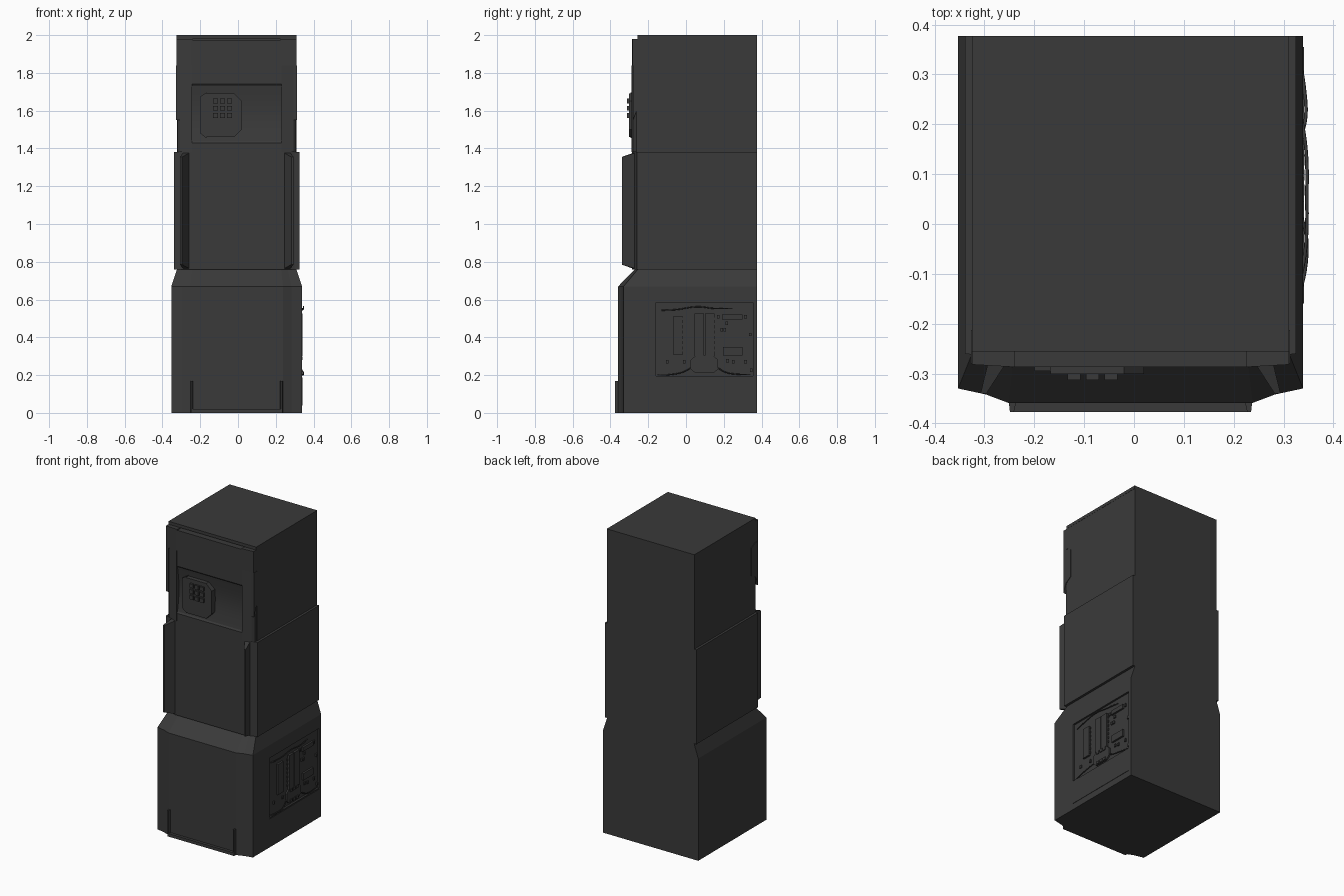
import bpy, bmesh, math
from mathutils import Vector

if "Cube" in bpy.data.objects:
    bpy.data.objects.remove(bpy.data.objects["Cube"])

CX = -0.007          # cabinet centre line
BACK = 0.377
mat = bpy.data.materials.new("dark_metal")
mat.diffuse_color = (0.042, 0.042, 0.042, 1)
mat.use_nodes = True
mat.node_tree.nodes["Principled BSDF"].inputs["Base Color"].default_value = mat.diffuse_color


def loft(name, rings):
    """Closed solid through rings with equal point counts."""
    bm = bmesh.new()
    vs = [[bm.verts.new(p) for p in r] for r in rings]
    n = len(vs[0])
    for a, b in zip(vs, vs[1:]):
        for i in range(n):
            j = (i + 1) % n
            bm.faces.new((a[i], a[j], b[j], b[i]))
    bm.faces.new(vs[0])
    bm.faces.new(vs[-1])
    bmesh.ops.recalc_face_normals(bm, faces=bm.faces)
    me = bpy.data.meshes.new(name)
    bm.to_mesh(me)
    bm.free()
    me.materials.append(mat)
    ob = bpy.data.objects.new(name, me)
    bpy.context.collection.objects.link(ob)
    return ob


def prism(name, pts, axis, lo, hi):
    """Extrude a 2D outline along x (y,z), y (x,z) or z (x,y)."""
    def at(p, d):
        return {"x": (d, *p), "y": (p[0], d, p[1]), "z": (*p, d)}[axis]
    return loft(name, [[at(p, d) for p in pts] for d in (lo, hi)])


def rect(a0, a1, b0, b1):
    return [(a0, b0), (a1, b0), (a1, b1), (a0, b1)]


def box(name, x0, x1, y0, y1, z0, z1):
    return prism(name, rect(x0, x1, y0, y1), "z", z0, z1)


def plan(half, z):
    """Symmetric plan ring from its right half."""
    return [(CX + d, y, z) for d, y in half] + [(CX - d, y, z) for d, y in reversed(half)]


def both(name, pts, z0, z1):
    """Left and right copies of a part given by its plan offset from centre."""
    for side, s in (("right", 1), ("left", -1)):
        prism(f"{name}_{side}", [(CX + s * d, y) for d, y in pts], "z", z0, z1)


# Lower cabinet with sloped shoulder
low = [(.346, BACK), (.346, -.33), (.29, -.342), (.245, -.359)]
neck = [(.316, BACK), (.316, -.255), (.27, -.262), (.235, -.27)]
base = loft("lower_cabinet", [plan(low, 0), plan(low, .67), plan(neck, .76)])

# Recessed service bay on the right side
cutter = box("bay_cutter", .327, .45, -.16, .355, .195, .585)
cutter.hide_render = True
cutter.hide_set(True)
mod = base.modifiers.new("bay", "BOOLEAN")
mod.object = cutter
mod.operation = "DIFFERENCE"
mod.solver = "EXACT"
box("service_cover", .33, .3415, -.16, .355, .04, .188)

# Kick frame at the foot of the front
both("kick_upright", [(.228, -.35), (.245, -.35), (.242, -.377), (.234, -.377)], 0, .17)
box("kick_bar", CX - .24, CX + .24, -.377, -.35, 0, .02)

# Middle cabinet and its splayed front fins
mid = [(.332, BACK), (.332, -.26), (.305, -.264), (.25, -.285)]
loft("middle_cabinet", [plan(mid, .76), plan(mid, 1.38)])
for side, s in (("right", 1), ("left", -1)):
    inner = [(.247, -.275), (.289, -.34), (.301, -.34), (.282, -.262)]
    rings = []
    for z_in, z_out in ((.762, .785), (1.378, 1.355)):
        rings.append([(CX + s * d, y, z_out if y < -.3 else z_in) for d, y in inner])
    loft("middle_fin_" + side, rings)

# Upper cabinet and top lid
box("upper_cabinet", CX - .317, CX + .317, -.245, BACK, 1.38, 1.985)
box("top_lid", CX - .318, CX + .318, -.256, BACK, 1.98, 2.0)
both("top_corner_block", [(.233, -.24), (.233, -.287), (.318, -.282), (.318, -.24)], 1.84, 1.98)
both("front_pillar", [(.236, -.24), (.236, -.288), (.3, -.276), (.314, -.262), (.314, -.24)], 1.38, 1.84)

# Corner guards wrapping onto the sides
guard = [(-.28, 1.55), (-.258, 1.61), (-.213, 1.635), (-.213, 1.82), (-.255, 1.84), (-.28, 1.84)]
for side, s in (("right", 1), ("left", -1)):
    prism("corner_guard_" + side, guard, "x", CX + s * .3, CX + s * .32)

# Front panel with a shallow concave scoop
prof = [(-.24, 1.975), (-.287, 1.975), (-.287, 1.74)]
for i in range(13):
    t = i / 12
    prof.append((-.28 + .016 * math.sin(math.pi * t), 1.73 - .29 * t))
prof += [(-.287, 1.43), (-.287, 1.38), (-.24, 1.38)]
panel = prism("front_panel", prof, "x", CX - .24, CX + .24)
bpy.context.view_layer.objects.active = panel
panel.select_set(True)
bpy.ops.object.shade_smooth_by_angle(angle=math.radians(25))

# Keypad plate, side rail and nine buttons
prism("keypad_plate", [(-.168, 1.46), (-.02, 1.46), (.02, 1.5), (.02, 1.65),
                       (-.02, 1.69), (-.168, 1.69)], "y", -.301, -.26)
prism("keypad_rail", [(-.2, 1.48), (-.168, 1.455), (-.168, 1.695), (-.2, 1.675)],
      "y", -.295, -.26)
for r in range(3):
    for c in range(3):
        x, z = -.12 + c * .037, 1.575 + r * .038
        box(f"key_{r}_{c}", x - .013, x + .013, -.313, -.295, z - .013, z + .013)

# Circuit parts: name, y0, y1, z0, z1, outer x
parts = [("card_slot", -.07, -.015, .31, .51, .339),
         ("bank_left", .045, .094, .30, .525, .341),
         ("bank_right", .1, .15, .30, .525, .341),
         ("connector_top", .19, .298, .495, .522, .339),
         ("connector_low", .195, .298, .305, .35, .339)]
for n, y0, y1, z0, z1, x in parts:
    box(n, .32, x, y0, y1, z0, z1)
for i in range(7):
    z = .33 + i * .028
    for k, y in enumerate((-.013, .039, .156)):
        box(f"pin_{i}_{k}", .32, .334, y - .004, y + .004, z - .006, z + .006)
chips = [(.19, .44), (.205, .44), (.215, .475), (.34, .415), (-.1, .27), (-.01, .27),
         (.22, .275), (.25, .27), (.315, .27), (.345, .225), (.17, .51), (.315, .51)]
for i, (y, z) in enumerate(chips):
    box(f"chip_{i}", .32, .335, y - .007, y + .007, z - .009, z + .009)

# Octagonal processor block with pads
octo = [(.05, .21), (.145, .21), (.17, .232), (.17, .28), (.145, .303),
        (.05, .303), (.025, .28), (.025, .232)]
prism("processor_block", octo, "x", .32, .337)
for i in range(3):
    for z in (.222, .29):
        y = .068 + i * .03
        box(f"processor_pad_{i}_{z}", .33, .342, y - .011, y + .011, z - .009, z + .009)


def wire(name, pts):
    cu = bpy.data.curves.new(name, "CURVE")
    cu.dimensions = "3D"
    cu.bevel_depth = .0035
    cu.bevel_resolution = 1
    cu.use_fill_caps = True
    cu.resolution_u = 6
    sp = cu.splines.new("BEZIER")
    sp.bezier_points.add(len(pts) - 1)
    for b, p in zip(sp.bezier_points, pts):
        b.co = Vector(p)
        b.handle_left_type = b.handle_right_type = "AUTO"
    cu.materials.append(mat)
    bpy.context.collection.objects.link(bpy.data.objects.new(name, cu))


# Loose cables
wire("upper_cable", [(.33, -.13, .543), (.344, -.05, .547), (.347, .06, .562), (.345, .15, .553), (.33, .245, .553)])
wire("lower_cable_front", [(.33, -.15, .2), (.345, -.08, .203), (.345, -.02, .215), (.33, .03, .24)])
wire("lower_cable_back", [(.33, .165, .24), (.344, .21, .215), (.342, .27, .205), (.33, .34, .203)])
